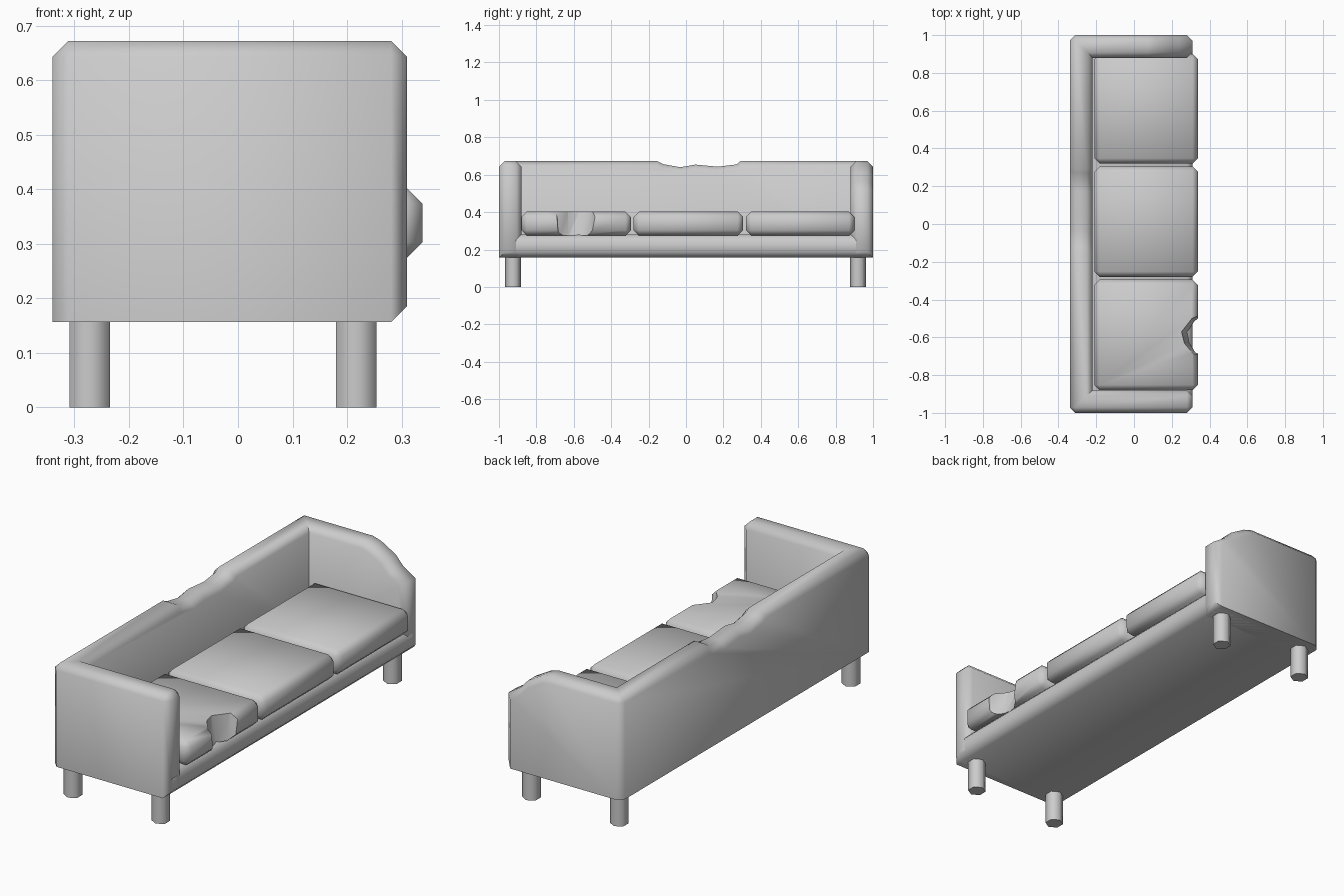
import bpy, bmesh, math
from mathutils import Vector

default = bpy.data.objects.get("Cube")
if default:
    bpy.data.objects.remove(default, do_unlink=True)

fabric = bpy.data.materials.new("light grey")
fabric.use_nodes = True
colour = (0.6, 0.6, 0.6, 1)
fabric.diffuse_color = colour
fabric.node_tree.nodes["Principled BSDF"].inputs["Base Color"].default_value = colour


def prism(points, low, high, place, top_points=None):
    """Extrude an outline from low to high; place maps (u, v, depth) to a position."""
    bm = bmesh.new()
    a = [bm.verts.new(place(u, v, low)) for u, v in points]
    b = [bm.verts.new(place(u, v, high)) for u, v in (top_points or points)]
    bm.faces.new(a)
    bm.faces.new(b)
    for i in range(len(a)):
        j = (i + 1) % len(a)
        bm.faces.new((a[i], a[j], b[j], b[i]))
    bmesh.ops.recalc_face_normals(bm, faces=bm.faces)
    return bm


def along_x(u, v, d): return Vector((d, u, v))
def along_y(u, v, d): return Vector((u, d, v))
def along_z(u, v, d): return Vector((u, v, d))


def rect(x0, x1, y0, y1):
    return [(x0, y0), (x1, y0), (x1, y1), (x0, y1)]


def make(name, bm):
    mesh = bpy.data.meshes.new(name)
    bm.to_mesh(mesh)
    bm.free()
    obj = bpy.data.objects.new(name, mesh)
    bpy.context.collection.objects.link(obj)
    mesh.materials.append(fabric)
    return obj


def cut(obj, bm):
    """Subtract a shape and bake the result."""
    cutter = make("cutter", bm)
    mod = obj.modifiers.new("cut", "BOOLEAN")
    mod.operation, mod.solver, mod.object = "DIFFERENCE", "EXACT", cutter
    graph = bpy.context.evaluated_depsgraph_get()
    obj.data = bpy.data.meshes.new_from_object(obj.evaluated_get(graph))
    obj.modifiers.clear()
    bpy.data.objects.remove(cutter, do_unlink=True)


def bevel(obj, width, keep=lambda edge: True):
    """Chamfer the strong outward edges that pass the rule."""
    bm = bmesh.new()
    bm.from_mesh(obj.data)
    bmesh.ops.remove_doubles(bm, verts=bm.verts, dist=0.0005)
    edges = [e for e in bm.edges if len(e.link_faces) == 2
             and e.calc_face_angle_signed() > math.radians(65) and keep(e)]
    bmesh.ops.bevel(bm, geom=edges, offset=width, segments=1, profile=0.5,
                    affect="EDGES", clamp_overlap=True)
    bm.to_mesh(obj.data)
    bm.free()


def smooth(obj, angle=55):
    bpy.ops.object.select_all(action="DESELECT")
    obj.select_set(True)
    bpy.context.view_layer.objects.active = obj
    bpy.ops.object.shade_smooth_by_angle(angle=math.radians(angle))


def not_flat_bottom(edge):
    middle = (edge.verts[0].co + edge.verts[1].co) / 2
    return middle.z > 0.17 or middle.x > 0.3


# Back and arms in one U-shaped shell
outline = [(-0.34, -1), (0.31, -1), (0.31, -0.88), (-0.22, -0.88),
           (-0.22, 0.88), (0.31, 0.88), (0.31, 1), (-0.34, 1)]
shell = make("back_and_arms", prism(outline, 0.157, 0.672, along_z))

# Sagging worn patch along the top of the back
patch = [(-0.17, 0.68), (-0.12, 0.656), (-0.03, 0.64), (0.05, 0.654),
         (0.17, 0.643), (0.27, 0.655), (0.3, 0.68), (0.3, 0.8), (-0.17, 0.8)]
cut(shell, prism(patch, -0.5, -0.1, along_x))

# Slumped front corner of the left arm
slump = [(0.07, 0.673), (0.12, 0.658), (0.2, 0.612), (0.24, 0.567),
         (0.32, 0.515), (0.5, 0.515), (0.5, 0.8), (0.07, 0.8)]
cut(shell, prism(slump, 0.8, 1.1, along_y))
bevel(shell, 0.029, not_flat_bottom)
smooth(shell)

# Seat base between the arms
base = make("seat_base", prism(rect(-0.3, 0.31, -0.97, 0.97), 0.157, 0.28, along_z))
bevel(base, 0.029, lambda e: all(v.co.x > 0.3 for v in e.verts)
      and abs(e.verts[0].co.y - e.verts[1].co.y) > 1)
smooth(base)

# Three seat cushions, the right one with a torn front edge
for name, y0, y1 in (("right_cushion", -0.88, -0.295),
                     ("middle_cushion", -0.28, 0.305),
                     ("left_cushion", 0.32, 0.9)):
    cushion = make(name, prism(rect(-0.21, 0.338, y0, y1), 0.275, 0.402, along_z))
    bevel(cushion, 0.028)
    if name == "right_cushion":
        floor = [(0.4, -0.69), (0.33, -0.68), (0.295, -0.63), (0.285, -0.57),
                 (0.32, -0.52), (0.4, -0.5)]
        rim = [(0.4, -0.72), (0.315, -0.69), (0.265, -0.63), (0.25, -0.57),
               (0.305, -0.5), (0.4, -0.44)]
        cut(cushion, prism(floor, 0.26, 0.41, along_z, rim))
    smooth(cushion)

# Four six-sided legs
for side, y in (("right", -0.925), ("left", 0.92)):
    for end, x in (("back", -0.272), ("front", 0.217)):
        ring = [(x + 0.043 * math.sin(i * math.pi / 3),
                 y + 0.043 * math.cos(i * math.pi / 3)) for i in range(6)]
        smooth(make(f"{side}_{end}_leg", prism(ring, 0, 0.17, along_z)), 65)
